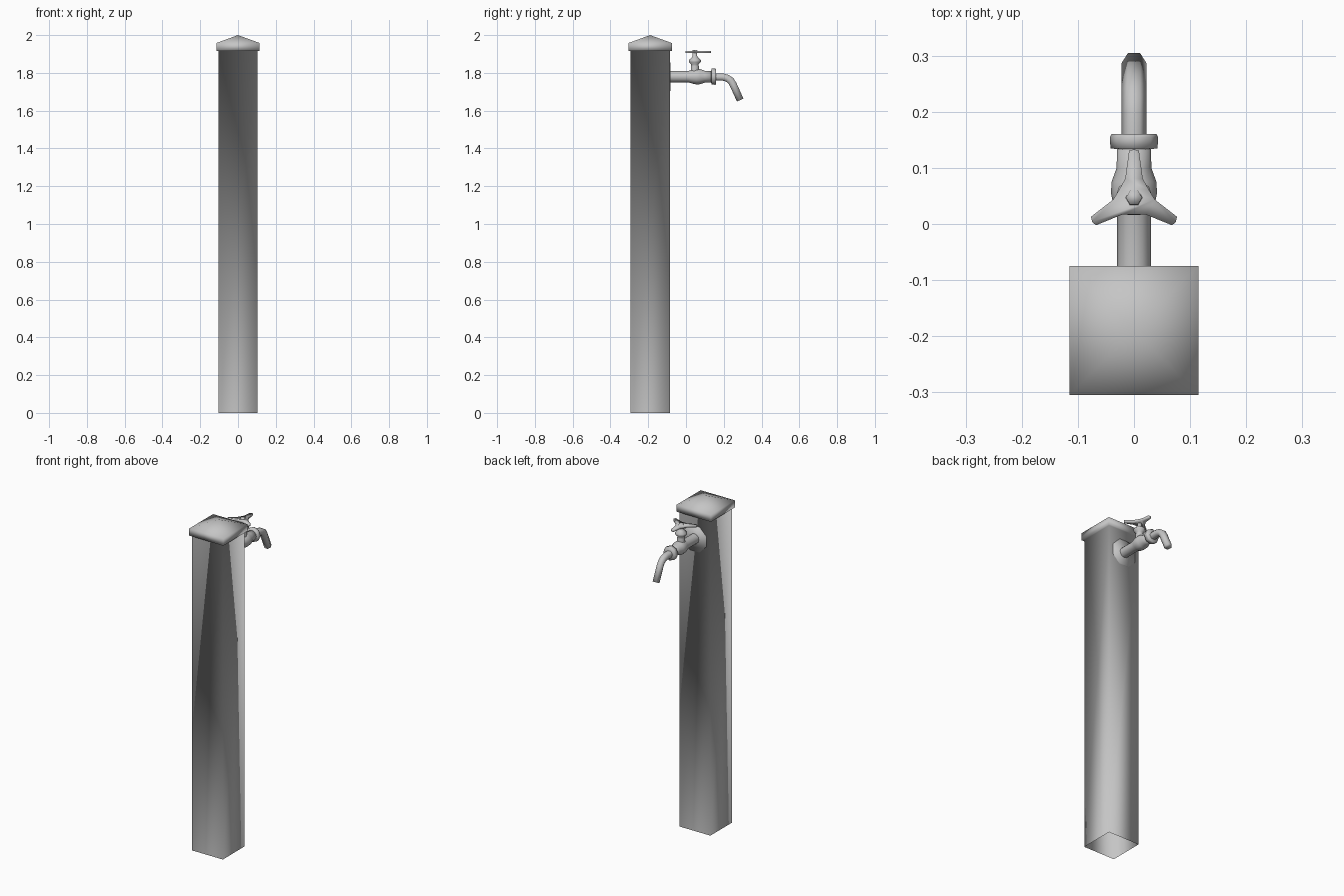
import bpy, bmesh
from math import sin, cos, radians, tau, pi, sqrt
from mathutils import Vector

default = bpy.data.objects.get("Cube")
if default:
    bpy.data.objects.remove(default)

GREY = (0.56, 0.56, 0.56, 1)
metal = bpy.data.materials.new("grey metal")
metal.use_nodes = True
metal.diffuse_color = GREY
metal.node_tree.nodes["Principled BSDF"].inputs["Base Color"].default_value = GREY


def finish(name, bm):
    """Store the part as one continuously smooth surface."""
    for face in bm.faces:
        face.smooth = True
    mesh = bpy.data.meshes.new(name)
    bm.to_mesh(mesh)
    bm.free()
    mesh.materials.append(metal)
    bpy.context.collection.objects.link(bpy.data.objects.new(name, mesh))


def sweep(name, sections, sides=8, phase=0, capped_ring=-1):
    """Skin rings of (y, z, radius) along a path in the x = 0 plane, open at the start."""
    bm = bmesh.new()
    path = [Vector((0, y, z)) for y, z, _ in sections]
    rings = []
    for i, (_, _, radius) in enumerate(sections):
        tangent = path[min(i + 1, len(path) - 1)] - path[max(i - 1, 0)]
        side = Vector((1, 0, 0))
        up = tangent.normalized().cross(side)
        rings.append([bm.verts.new(path[i] + radius * (side * cos(a) + up * sin(a)))
                      for a in (phase + tau * k / sides for k in range(sides))])
    for low, high in zip(rings, rings[1:]):
        for k in range(sides):
            n = (k + 1) % sides
            bm.faces.new((low[k], low[n], high[n], high[k]))
    bm.faces.new(rings[capped_ring])
    bmesh.ops.remove_doubles(bm, verts=bm.verts, dist=0.0002)
    finish(name, bm)


# Hollow square post running into its shallow pyramid cap, with a ceiling under the cap
POST_Y, TAP_Z, STEM_Y = -0.19, 1.78, 0.047
sweep("post_and_cap", [(POST_Y, z, half * sqrt(2)) for z, half in
                       [(0, 0.104), (1.915, 0.104), (1.915, 0.115),
                        (1.958, 0.115), (2.0, 0.00005)]],
      sides=4, phase=pi / 4, capped_ring=1)

# Wall plate and horizontal tap body
sweep("wall_plate", [(-0.09, TAP_Z, 0.083), (-0.081, TAP_Z, 0.082)], phase=pi / 8)
sweep("tap_body", [(y, TAP_Z, r) for y, r in
                   [(-0.09, 0.03), (0.012, 0.03), (0.035, 0.037), (0.055, 0.041),
                    (0.075, 0.04), (0.1, 0.031), (0.145, 0.03)]], 12)
sweep("spout_collar", [(0.133, TAP_Z, 0.028), (0.135, TAP_Z, 0.042),
                       (0.155, TAP_Z, 0.043), (0.16, TAP_Z, 0.04)])

# Bent hexagonal spout
sweep("spout", [(y, z, 0.022) for y, z in
                [(0.15, 1.778), (0.195, 1.778), (0.218, 1.772), (0.237, 1.759),
                 (0.25, 1.738), (0.287, 1.656)]], 6)

# Upright valve stem
sweep("valve_stem", [(STEM_Y, z, r) for z, r in
                     [(1.785, 0.024), (1.835, 0.022), (1.845, 0.02), (1.857, 0.033),
                      (1.868, 0.033), (1.882, 0.018), (1.89, 0.012), (1.91, 0.012)]], 10)

# Three-armed handle and its hexagonal nut
lobe = [(-60, 0.03), (-25, 0.037), (-6, 0.084), (0, 0.086), (6, 0.084), (25, 0.037)]
bm = bmesh.new()
outline = []
for arm in range(3):
    for offset, radius in lobe:
        a = radians(90 + 120 * arm + offset)
        outline.append(bm.verts.new((radius * cos(a), STEM_Y + radius * sin(a), 1.904)))
base = bm.faces.new(outline)
top = bmesh.ops.extrude_face_region(bm, geom=[base])["geom"]
bmesh.ops.translate(bm, vec=(0, 0, 0.012), verts=[v for v in top if isinstance(v, bmesh.types.BMVert)])
bmesh.ops.recalc_face_normals(bm, faces=bm.faces)
finish("handle", bm)
sweep("handle_nut", [(STEM_Y, 1.91, 0.016), (STEM_Y, 1.922, 0.014)], 6)
